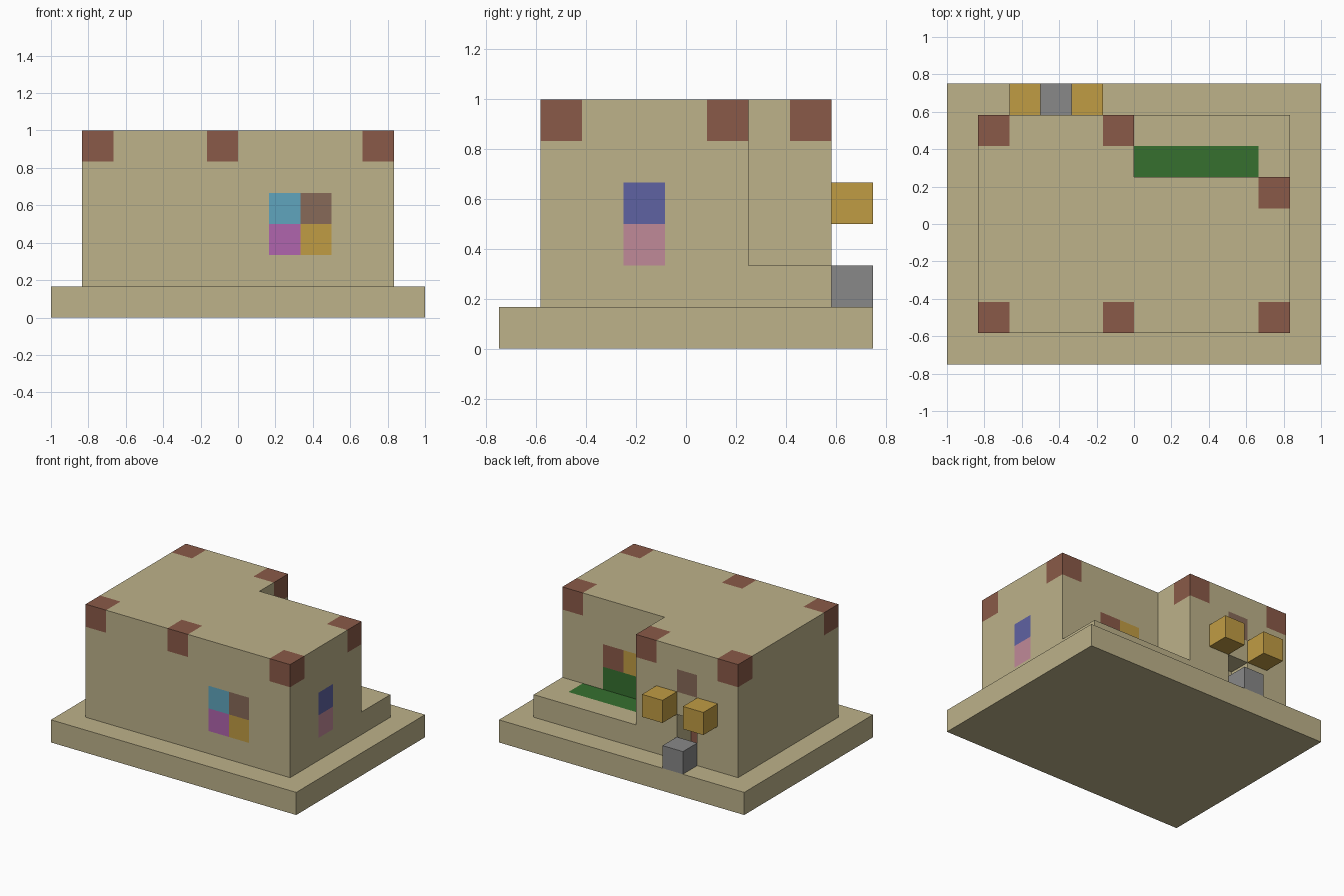
import bpy
import bmesh
from mathutils import Vector

if "Cube" in bpy.data.objects:
    bpy.data.objects.remove(bpy.data.objects["Cube"])

U = 1 / 6                          # edge of one building block
ORIGIN = Vector((-1, -0.75, 0))
NX, NY, NZ = 12, 9, 6              # blocks along each axis


def material(name, hex_code):
    def linear(c):
        return c / 12.92 if c <= 0.04045 else ((c + 0.055) / 1.055) ** 2.4
    rgb = [linear(int(hex_code[n:n + 2], 16) / 255) for n in (0, 2, 4)]
    mat = bpy.data.materials.new(name)
    mat.use_nodes = True
    mat.diffuse_color = (*rgb, 1)
    mat.node_tree.nodes["Principled BSDF"].inputs["Base Color"].default_value = (*rgb, 1)
    return mat


PALETTE = {
    "sand": material("sand", "BDB28A"),
    "brick": material("brick red", "8A5A48"),
    "wood": material("wood brown", "876A58"),
    "gold": material("gold", "C09C44"),
    "grey": material("stone grey", "888888"),
    "leaf": material("leaf green", "36702F"),
    "blue": material("deep blue", "5F62A2"),
    "pink": material("soft pink", "C08A98"),
    "cyan": material("sky cyan", "60A5BD"),
    "magenta": material("magenta", "B065AE"),
}
COLOURS = list(PALETTE)


def box(lo, hi):
    """All block cells from lo to hi, both included."""
    return {(i, j, k) for i in range(lo[0], hi[0] + 1)
            for j in range(lo[1], hi[1] + 1) for k in range(lo[2], hi[2] + 1)}


def block_part(name, cells, paint=None, colour="sand"):
    """Skin a set of cells with quads wherever a cell meets open space."""
    paint = paint or {}
    bm = bmesh.new()
    for cell in cells:
        for axis in range(3):
            for sign in (-1, 1):
                step = Vector((0, 0, 0))
                step[axis] = sign
                if tuple(int(c + s) for c, s in zip(cell, step)) in cells:
                    continue
                a, b = Vector((0, 0, 0)), Vector((0, 0, 0))
                a[(axis + 1) % 3] = b[(axis + 2) % 3] = 0.5
                mid = Vector(cell) + Vector((0.5, 0.5, 0.5)) + step / 2
                ring = [mid - a - b, mid + a - b, mid + a + b, mid - a + b]
                if sign < 0:
                    ring.reverse()
                face = bm.faces.new([bm.verts.new(ORIGIN + p * U) for p in ring])
                face.material_index = COLOURS.index(paint.get(cell, colour))
    bmesh.ops.remove_doubles(bm, verts=bm.verts, dist=U / 100)
    mesh = bpy.data.meshes.new(name)
    for mat in PALETTE.values():
        mesh.materials.append(mat)
    bm.to_mesh(mesh)
    bm.free()
    obj = bpy.data.objects.new(name, mesh)
    bpy.context.collection.objects.link(obj)
    return obj


def slab(name, lo, hi, colour):
    """One plain cuboid covering the cells from lo to hi."""
    size = Vector(hi) - Vector(lo) + Vector((1, 1, 1))
    bm = bmesh.new()
    bmesh.ops.create_cube(bm, size=1)
    for v in bm.verts:
        v.co = ORIGIN + (Vector(lo) + (v.co + Vector((0.5, 0.5, 0.5))) * size) * U
    mesh = bpy.data.meshes.new(name)
    mesh.materials.append(PALETTE[colour])
    bm.to_mesh(mesh)
    bm.free()
    bpy.context.collection.objects.link(bpy.data.objects.new(name, mesh))


# Ground slab
slab("base", (0, 0, 0), (NX - 1, NY - 1, 0), "sand")

# House body, with a low terrace at the back and a recessed doorway
body = box((1, 1, 1), (10, 7, 5))
body -= box((6, 6, 2), (10, 7, 5))
body -= box((3, 7, 1), (3, 7, 2))

paint = {}
# Brick blocks along the roof edge
for i, j in ((1, 1), (5, 1), (10, 1), (1, 7), (5, 7), (10, 5)):
    paint[i, j, 5] = "brick"
# Front window panes
paint.update({(7, 1, 3): "cyan", (8, 1, 3): "wood",
              (7, 1, 2): "magenta", (8, 1, 2): "gold"})
# Side window panes
paint.update({(10, 3, 3): "blue", (10, 3, 2): "pink"})
# Terrace window and planting
paint.update({(8, 5, 3): "brick", (7, 5, 3): "gold"})
for cell in box((7, 5, 2), (8, 5, 2)) | box((6, 6, 1), (9, 6, 1)):
    paint[cell] = "leaf"
# Sign block over the doorway and the door itself
paint[3, 7, 4] = "wood"
paint[3, 6, 1] = "brick"
block_part("house", body, paint)

# Lamps beside the doorway and the doorstep
for side, i in (("right", 2), ("left", 4)):
    slab("lamp_" + side, (i, 8, 3), (i, 8, 3), "gold")
slab("doorstep", (3, 8, 1), (3, 8, 1), "grey")
